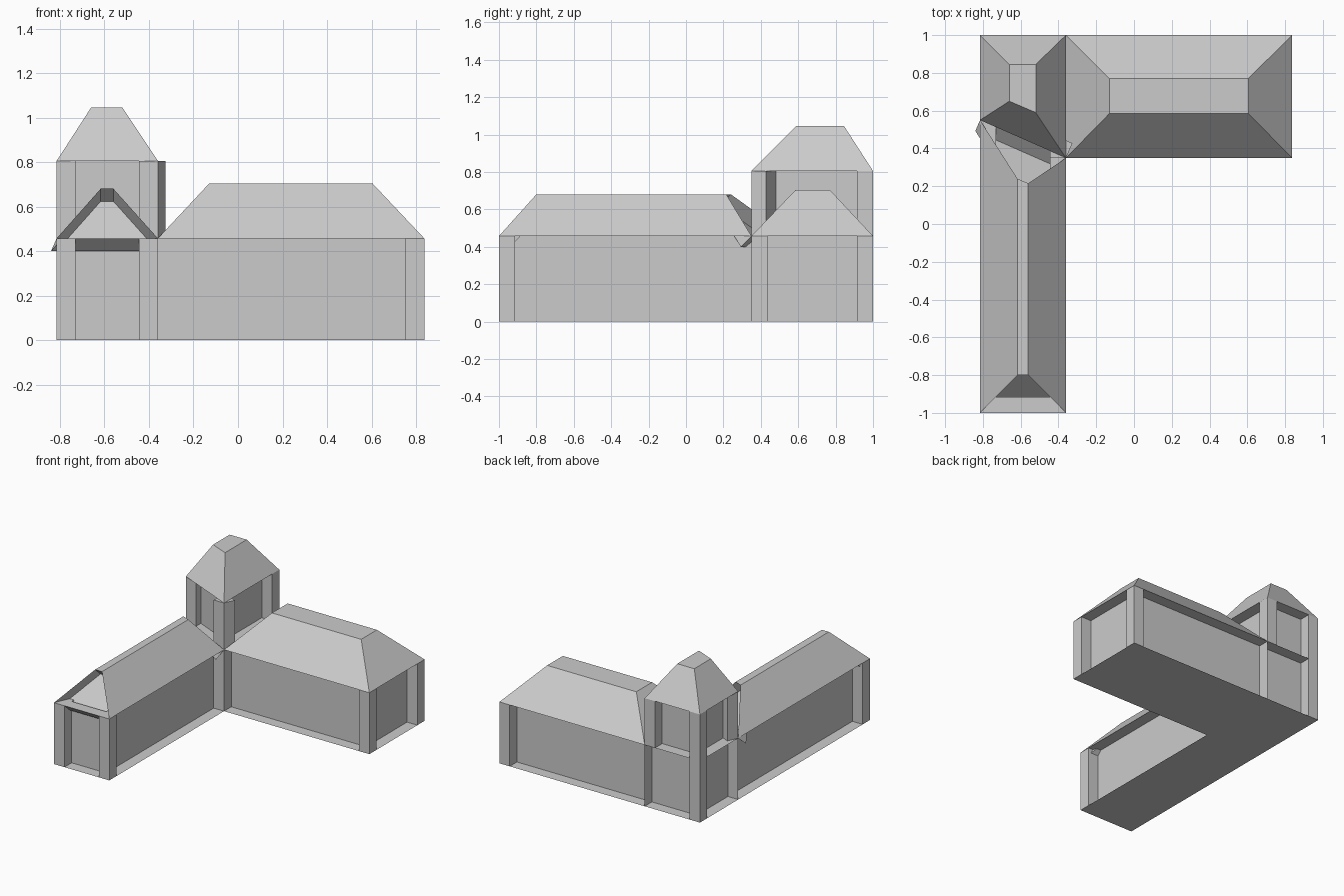
import bpy, bmesh
from mathutils import Vector

if "Cube" in bpy.data.objects:
    bpy.data.objects.remove(bpy.data.objects["Cube"])

DEPTH = 0.085   # recess depth of the wall panels


def build(name, lower, z0, upper, z1, recess, top=False, bottom=False):
    """Join two matching outlines (counter-clockwise) with side faces,
    then push the chosen side faces inward along their normals."""
    bm = bmesh.new()
    lo = [bm.verts.new((x, y, z0)) for x, y in lower]
    hi = [bm.verts.new((x, y, z1)) for x, y in upper]
    n = len(lo)
    sides = [bm.faces.new((lo[i], lo[(i + 1) % n], hi[(i + 1) % n], hi[i]))
             for i in range(n)]
    if top:
        bm.faces.new(hi)
    if bottom:
        bm.faces.new(lo[::-1])
    bm.normal_update()
    picked = [sides[i] for i in recess]
    shifts = [Vector(f.normal) * -DEPTH for f in picked]
    for f, shift in zip(picked, shifts):
        new = bmesh.ops.extrude_discrete_faces(bm, faces=[f])['faces']
        bmesh.ops.translate(bm, vec=shift, verts=new[0].verts[:])
    bm.normal_update()
    me = bpy.data.meshes.new(name)
    bm.to_mesh(me)
    bm.free()
    ob = bpy.data.objects.new(name, me)
    bpy.context.collection.objects.link(ob)
    return ob


L, M, R = -0.815, -0.36, 0.837      # wing edges in x
EAVE, TOWER_EAVE = 0.457, 0.805

# L-shaped ground storey with recessed wall panels
ground = [(L, -1), (M, -1), (M, 0.35), (R, 0.35), (R, 1), (M, 1), (L, 1), (L, 0.55)]
build("ground_floor_walls", ground, 0, ground, EAVE, range(8), bottom=True)

# long wing roof: both hipped ends are pushed in
build("long_wing_roof",
      [(L, -1), (M, -1), (M, 0.35), (L, 0.55)], EAVE,
      [(-0.617, -0.8), (-0.56, -0.8), (-0.56, 0.215), (-0.617, 0.24)], 0.68,
      [0, 2], top=True)

# side wing hipped roof
build("side_wing_roof",
      [(M, 0.35), (R, 0.35), (R, 1), (M, 1)], EAVE,
      [(-0.13, 0.585), (0.605, 0.585), (0.605, 0.77), (-0.13, 0.77)], 0.703,
      [], top=True)

# corner tower walls and roof
tower = [(L, 0.55), (M, 0.35), (M, 1), (L, 1)]
build("tower_walls", tower, EAVE, tower, TOWER_EAVE, range(4))
build("tower_roof", tower, TOWER_EAVE,
      [(-0.66, 0.65), (-0.52, 0.59), (-0.52, 0.845), (-0.66, 0.845)], 1.045,
      [], top=True)
